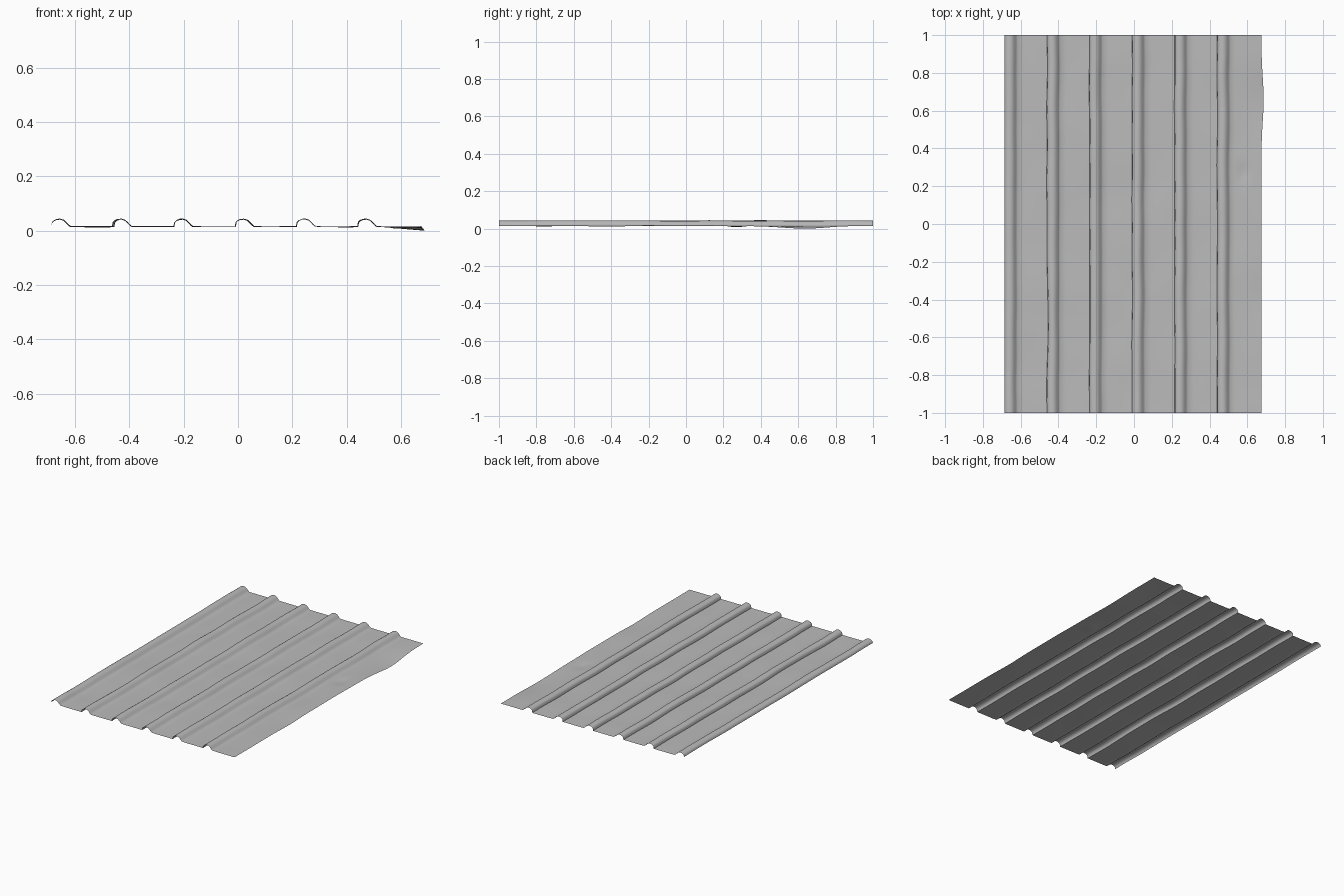
import bpy, bmesh, math, random
from mathutils import Vector, noise

if "Cube" in bpy.data.objects:
    bpy.data.objects.remove(bpy.data.objects["Cube"])

random.seed(3)

# one flat colour
steel = bpy.data.materials.new("galvanised grey")
steel.diffuse_color = (0.5, 0.5, 0.5, 1)
steel.use_nodes = True
steel.node_tree.nodes["Principled BSDF"].inputs["Base Color"].default_value = steel.diffuse_color

PITCH, LEFT, RIGHT, RIBS = 0.2253, -0.688, 0.673, 6
FLAT = 0.021

# one rib, as offsets from its left edge: steep left side, rounded top, sloped right side
RIB = [(0, 0.021), (0.003, 0.037), (0.009, 0.043), (0.02, 0.048), (0.033, 0.049),
       (0.045, 0.045), (0.054, 0.037), (0.062, 0.028), (0.070, 0.022)]

# cross-section along x: rib followed by flat pan
profile = []
for i in range(RIBS):
    x0 = LEFT + i * PITCH
    end = RIGHT if i == RIBS - 1 else x0 + PITCH
    for dx, z in RIB:
        if i == 0 and dx == 0:
            z = 0.027                      # free left lip
        profile.append((x0 + dx, z, i))
    steps = 7 if i == RIBS - 1 else 5
    a = x0 + RIB[-1][0]
    for k in range(1, steps + 1):
        if k == steps and i < RIBS - 1:
            break
        profile.append((a + (end - a) * k / steps, FLAT, i))


def bump(v, centre, width):
    return math.exp(-((v - centre) / width) ** 2)


def worn(x, z, rib, y):
    """Handmade waviness, dents and the bent right edge."""
    n = noise.noise(Vector((x * 5, y * 4, 1.7)))
    fade = min(1, (1 - abs(y)) * 6)
    nz = z + 0.0035 * n * fade
    nx = x
    if LEFT + 0.02 < x < RIGHT - 0.05:
        nx += 0.004 * noise.noise(Vector((rib * 7.3, y * 4, 5.1))) * fade
    # second rib is knocked sideways
    if rib == 1 and x < LEFT + PITCH + 0.03:
        nx += 0.007 * bump(y, -0.5, 0.18) - 0.003 * bump(y, 0.2, 0.1)
    # right edge bent down and outwards
    edge = max(0, (x - 0.53) / (RIGHT - 0.53))
    nz -= (0.015 * bump(y, 0.63, 0.17) + 0.004 * bump(y, -0.4, 0.12)) * edge
    nx += 0.012 * bump(y, 0.66, 0.16) * edge ** 2
    # small dent
    nz -= 0.009 * bump(x, 0.58, 0.025) * bump(y, 0.27, 0.045)
    return nx, nz


# sheet surface
bm = bmesh.new()
ROWS = 64
grid = []
for r in range(ROWS + 1):
    y = -1 + 2 * r / ROWS
    row = []
    for x, z, rib in profile:
        nx, nz = worn(x, z, rib, y)
        row.append(bm.verts.new((nx, y, nz)))
    grid.append(row)
for r in range(ROWS):
    for c in range(len(profile) - 1):
        bm.faces.new((grid[r][c], grid[r][c + 1], grid[r + 1][c + 1], grid[r + 1][c]))

# rest on the ground, centred in x
low = min(v.co.z for v in bm.verts)
mid = (min(v.co.x for v in bm.verts) + max(v.co.x for v in bm.verts)) / 2
for v in bm.verts:
    v.co.z -= low
    v.co.x -= mid

mesh = bpy.data.meshes.new("ribbed_metal_sheet")
bm.to_mesh(mesh)
bm.free()
mesh.materials.append(steel)
sheet = bpy.data.objects.new("ribbed_metal_sheet", mesh)
bpy.context.collection.objects.link(sheet)
bpy.context.view_layer.objects.active = sheet
sheet.select_set(True)
bpy.ops.object.shade_smooth_by_angle(angle=math.radians(40))
